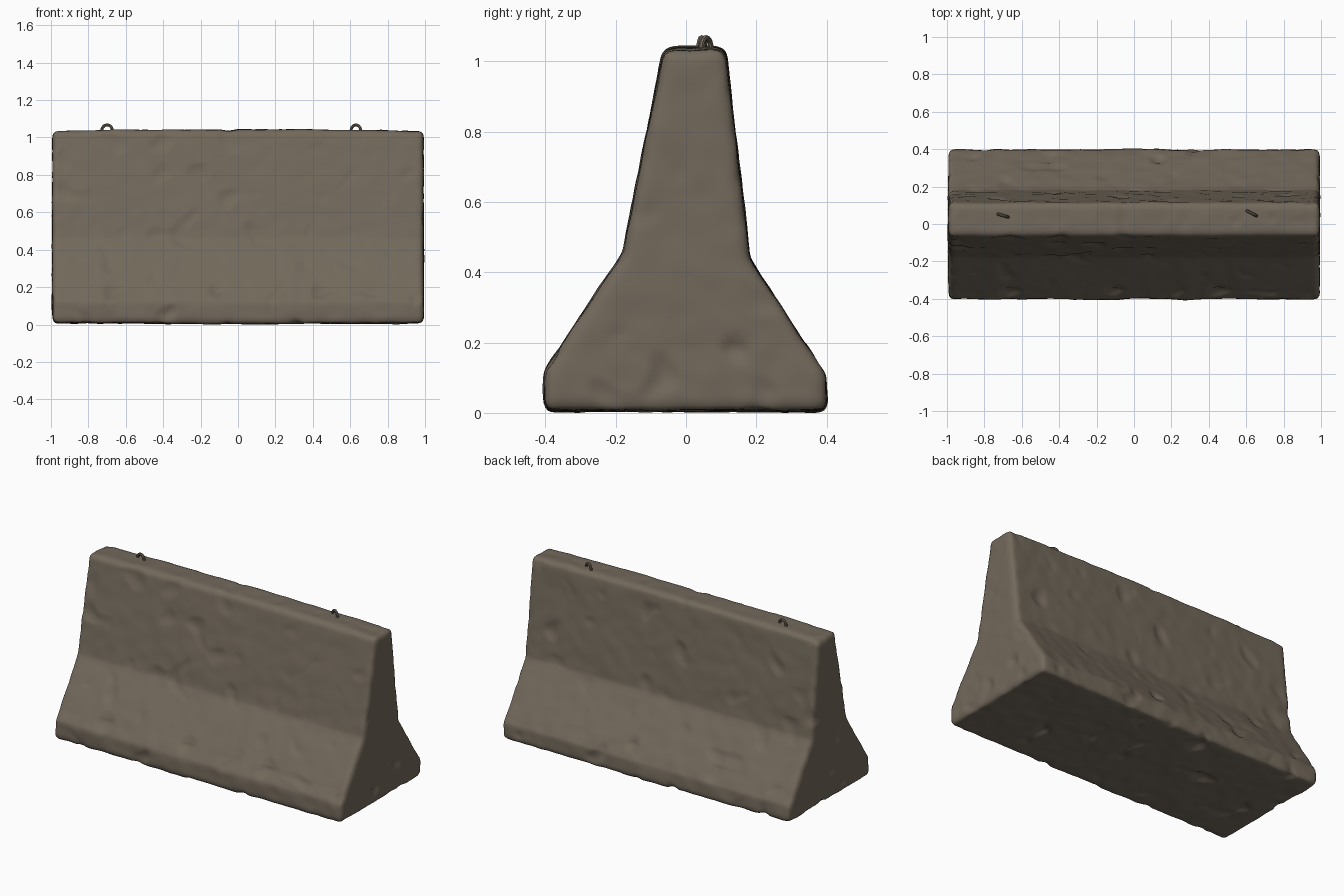
import bpy, bmesh, math
from mathutils import Vector, noise

cube = bpy.data.objects.get("Cube")
if cube:
    bpy.data.objects.remove(cube, do_unlink=True)


def make_material(name, rgb):
    mat = bpy.data.materials.new(name)
    mat.use_nodes = True
    mat.diffuse_color = (*rgb, 1)
    mat.node_tree.nodes["Principled BSDF"].inputs["Base Color"].default_value = (*rgb, 1)
    return mat


def add_object(name, data, mat):
    obj = bpy.data.objects.new(name, data)
    bpy.context.collection.objects.link(obj)
    data.materials.append(mat)
    return obj


def activate(obj):
    bpy.ops.object.select_all(action="DESELECT")
    obj.select_set(True)
    bpy.context.view_layer.objects.active = obj


concrete = make_material("weathered concrete", (0.17, 0.14, 0.105))

# Barrier body: flared cross-section (y, z) extruded along x
PROFILE = [(-0.405, 0.01), (-0.4, 0.125), (-0.18, 0.455), (-0.064, 1.035),
           (0.112, 1.035), (0.16, 0.62), (0.181, 0.44), (0.395, 0.11), (0.403, 0.01)]
bm = bmesh.new()
end = bm.faces.new([bm.verts.new((-0.993, y, z)) for y, z in PROFILE])
side = bmesh.ops.extrude_face_region(bm, geom=[end])["geom"]
bmesh.ops.translate(bm, vec=(1.986, 0, 0),
                    verts=[v for v in side if isinstance(v, bmesh.types.BMVert)])
bmesh.ops.recalc_face_normals(bm, faces=bm.faces)
mesh = bpy.data.meshes.new("barrier_body")
bm.to_mesh(mesh)
bm.free()
body = add_object("barrier_body", mesh, concrete)

# Worn edges, then an even skin for the rough surface
activate(body)
bevel = body.modifiers.new("worn_edges", "BEVEL")
bevel.width = 0.026
bevel.segments = 3
bevel.limit_method = "ANGLE"
bevel.angle_limit = math.radians(40)
skin = body.modifiers.new("skin", "REMESH")
skin.mode = "VOXEL"
skin.voxel_size = 0.014
relax = body.modifiers.new("relax", "SMOOTH")
relax.iterations = 3
for modifier in ("worn_edges", "skin", "relax"):
    bpy.ops.object.modifier_apply(modifier=modifier)

# Lumps, dents and a slight bow along the length
bm = bmesh.new()
bm.from_mesh(body.data)
bm.normal_update()
shifts = []
for v in bm.verts:
    p = v.co
    lumps = noise.noise(p * 4) * 0.004 + noise.noise(p * 13) * 0.003
    dents = max(0, noise.noise(p * 8 + Vector((5, 2, 7))) - 0.3) * -0.025
    low = 1.5 if p.z < 0.2 else 1
    bow = Vector((0, 0, 0.012 * (1 - p.x * p.x) * (p.z - 0.35)))
    shifts.append(v.normal * (lumps + dents) * low + bow)
for v, shift in zip(bm.verts, shifts):
    v.co += shift
base = min(v.co.z for v in bm.verts)
for v in bm.verts:
    v.co.z -= base * (1 - v.co.z)
bm.to_mesh(body.data)
bm.free()
bpy.ops.object.shade_smooth()


# Lifting loops: bent bars set into the top
def lifting_loop(name, x, y, turn):
    curve = bpy.data.curves.new(name, "CURVE")
    curve.dimensions = "3D"
    curve.bevel_depth = 0.008
    curve.bevel_resolution = 2
    curve.use_fill_caps = True
    arch = [(0.029 * math.cos(a), 0, 0.029 * math.sin(a))
            for a in (math.pi * i / 10 for i in range(11))]
    points = [(0.029, 0, -0.05)] + arch + [(-0.029, 0, -0.05)]
    spline = curve.splines.new("POLY")
    spline.points.add(len(points) - 1)
    for point, co in zip(spline.points, points):
        point.co = (*co, 1)
    loop = add_object(name, curve, concrete)
    loop.location = (x, y, 1.038)
    loop.rotation_euler.z = math.radians(turn)
    activate(loop)
    bpy.ops.object.convert(target="MESH")
    bpy.ops.object.shade_smooth_by_angle()


lifting_loop("right_lifting_loop", -0.7, 0.045, -16)
lifting_loop("left_lifting_loop", 0.63, 0.057, -28)
